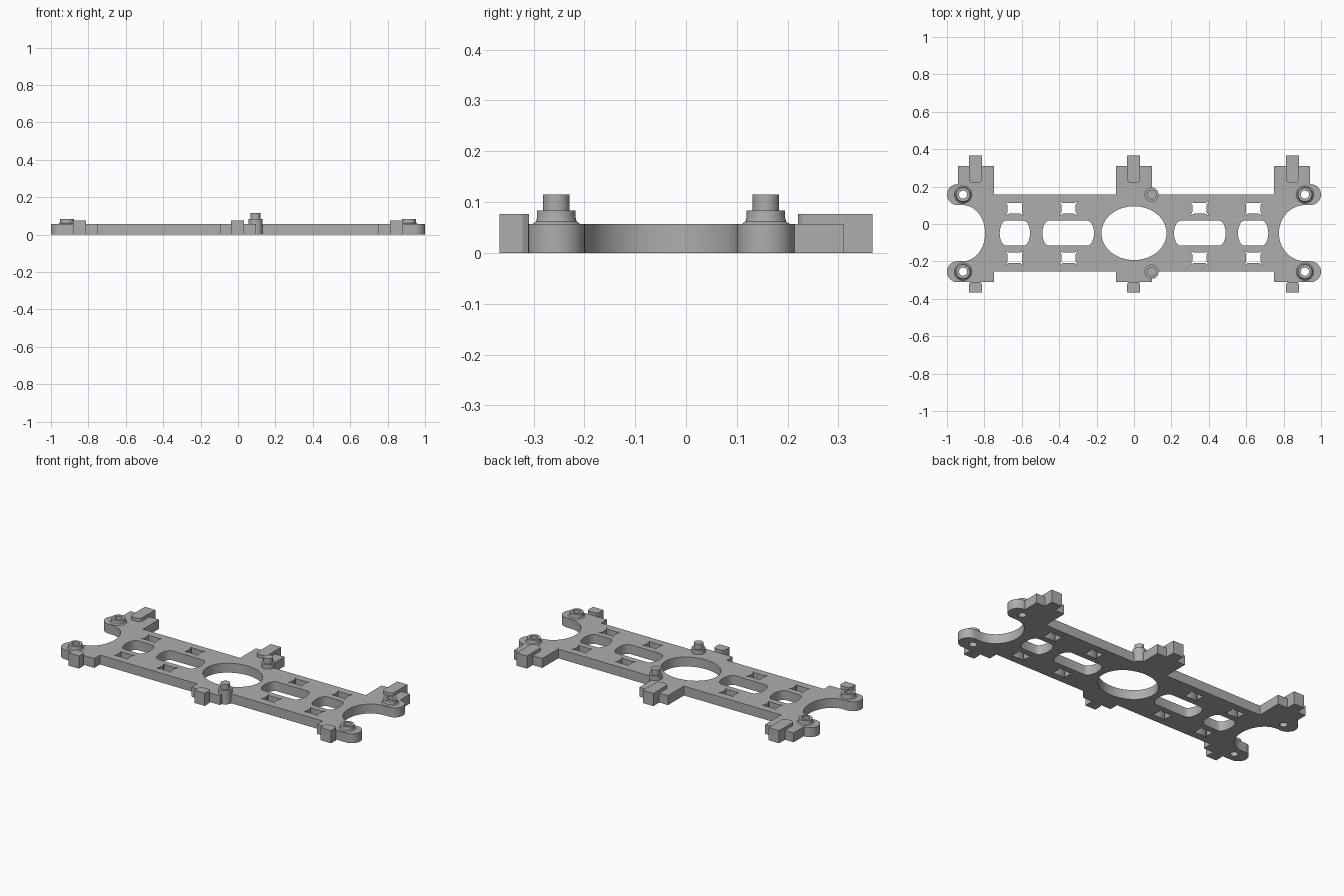
import bpy, bmesh
from math import sin, cos, radians, pi

cube = bpy.data.objects.get("Cube")
if cube:
    bpy.data.objects.remove(cube, do_unlink=True)

grey = bpy.data.materials.new("plain grey")
grey.use_nodes = True
COLOUR = (0.42, 0.42, 0.42, 1)
grey.diffuse_color = COLOUR
grey.node_tree.nodes["Principled BSDF"].inputs["Base Color"].default_value = COLOUR

T = 0.057                     # plate thickness
MID = -0.049                  # centre line of the plate in y
BACK, FRONT = 0.157, -0.255   # long edges of the plate
LUG_H, BOSS_H, PIN_H = 0.077, 0.084, 0.115
EAR_X, EAR_R, HOLE_R = 0.914, 0.056, 0.022


def arc(cx, cy, rx, ry, a0, a1, n=16):
    angles = [radians(a0 + (a1 - a0) * i / n) for i in range(n + 1)]
    return [(cx + rx * cos(a), cy + ry * sin(a)) for a in angles]


def smooth(ob):
    bpy.ops.object.select_all(action='DESELECT')
    ob.select_set(True)
    bpy.context.view_layer.objects.active = ob
    if ob.type == 'CURVE':
        bpy.ops.object.convert(target='MESH')
        ob = bpy.context.object
    bpy.ops.object.shade_smooth_by_angle(angle=radians(30))


def prism(name, loops, height):
    """Extruded flat outline; every loop after the first is a hole."""
    cu = bpy.data.curves.new(name, 'CURVE')
    cu.dimensions = '2D'
    cu.fill_mode = 'BOTH'
    cu.extrude = height / 2
    for loop in loops:
        sp = cu.splines.new('POLY')
        sp.points.add(len(loop) - 1)
        for p, (x, y) in zip(sp.points, loop):
            p.co = (x, y, 0, 1)
        sp.use_cyclic_u = True
    cu.materials.append(grey)
    ob = bpy.data.objects.new(name, cu)
    ob.location.z = height / 2
    bpy.context.collection.objects.link(ob)
    smooth(ob)


def lathe(name, profile, x, y, closed):
    bm = bmesh.new()
    vs = [bm.verts.new((r, 0, z)) for r, z in profile]
    edges = [bm.edges.new(pair) for pair in zip(vs, vs[1:])]
    if closed:
        edges.append(bm.edges.new((vs[-1], vs[0])))
    bmesh.ops.spin(bm, geom=vs + edges, cent=(0, 0, 0), axis=(0, 0, 1),
                   angle=2 * pi, steps=32)
    bmesh.ops.remove_doubles(bm, verts=bm.verts, dist=1e-4)
    bmesh.ops.recalc_face_normals(bm, faces=bm.faces)
    me = bpy.data.meshes.new(name)
    bm.to_mesh(me)
    bm.free()
    me.materials.append(grey)
    ob = bpy.data.objects.new(name, me)
    ob.location = (x, y, 0)
    bpy.context.collection.objects.link(ob)
    smooth(ob)


# Plate outline: tabs, rounded ears and the end bite, for one half
def half(bite):
    tab, tab_y = (0.749, 0.941), 0.31
    ear_c = EAR_X + 0.03
    pts = [(0.096, -tab_y), (0.096, FRONT), (tab[0], FRONT), (tab[0], -tab_y)]
    pts += arc(ear_c, FRONT, EAR_R, EAR_R, -90, 90)
    pts += arc(EAR_X, MID, bite, 0.15, 270, 90, 32)
    pts += arc(ear_c, BACK, EAR_R, EAR_R, -90, 90)
    pts += [(tab[1], BACK + EAR_R), (tab[1], tab_y), (tab[0], tab_y),
            (tab[0], BACK), (0.096, BACK), (0.096, tab_y)]
    return pts


outline = half(0.139) + [(-x, y) for x, y in reversed(half(0.118))]


# Slot with flat long sides and bowed ends
def slot(cx, half_len, bow):
    ends = arc(cx + half_len - bow, MID, bow, 0.067, -90, 90, 12)
    return ends + [(2 * cx - x, 2 * MID - y) for x, y in ends]


# Small window with flared corners
def window(cx, cy):
    corner = [(0.038, 0.019), (0.048, 0.037), (0.03, 0.028)]
    pts = corner + [(-x, y) for x, y in reversed(corner)]
    pts += [(-x, -y) for x, y in pts]
    return [(cx + x, cy + y) for x, y in pts]


holes = [arc(0, MID, 0.174, 0.144, 0, 354, 59)]
for s in (-1, 1):
    holes += [slot(s * 0.352, 0.138, 0.036), slot(s * 0.637, 0.081, 0.034)]
    for y in (MID - 0.132, MID + 0.132):
        holes += [window(s * 0.35, y), window(s * 0.638, y)]
    for y in (FRONT, BACK):
        holes.append(arc(s * EAR_X, y, HOLE_R, HOLE_R, 0, 345, 23))
prism("plate", [outline] + holes, T)

# Raised lugs on the back and front edges
for side, x in (("left", 0.848), ("middle", -0.002), ("right", -0.848)):
    w, r = 0.035, 0.02
    back = [(x + w, 0.367), (x - w, 0.367)]
    back += arc(x - w + r, 0.22 + r, r, r, 180, 270, 6)
    back += arc(x + w - r, 0.22 + r, r, r, 270, 360, 6)
    prism(side + "_back_lug", [back], LUG_H)
    front = [(x - w, -0.367), (x + w, -0.367), (x + w, -0.322),
             (x + 0.027, -0.309), (x - 0.027, -0.309), (x - w, -0.322)]
    prism(side + "_front_lug", [front], LUG_H)

# Hollow bosses on the ears, solid stepped pins beside the middle tabs
boss = [(HOLE_R, T - 0.02), (HOLE_R, BOSS_H), (0.038, BOSS_H), (0.038, 0.069),
        (0.04, 0.062), (0.047, T), (0.047, T - 0.02)]
pin = [(0, 0), (0.038, 0), (0.038, BOSS_H), (0.026, BOSS_H),
       (0.026, PIN_H), (0, PIN_H)]
for end, y in (("front", FRONT), ("back", BACK)):
    lathe("left_" + end + "_boss", boss, EAR_X, y, True)
    lathe("right_" + end + "_boss", boss, -EAR_X, y, True)
    lathe(end + "_pin", pin, 0.094, y, False)
